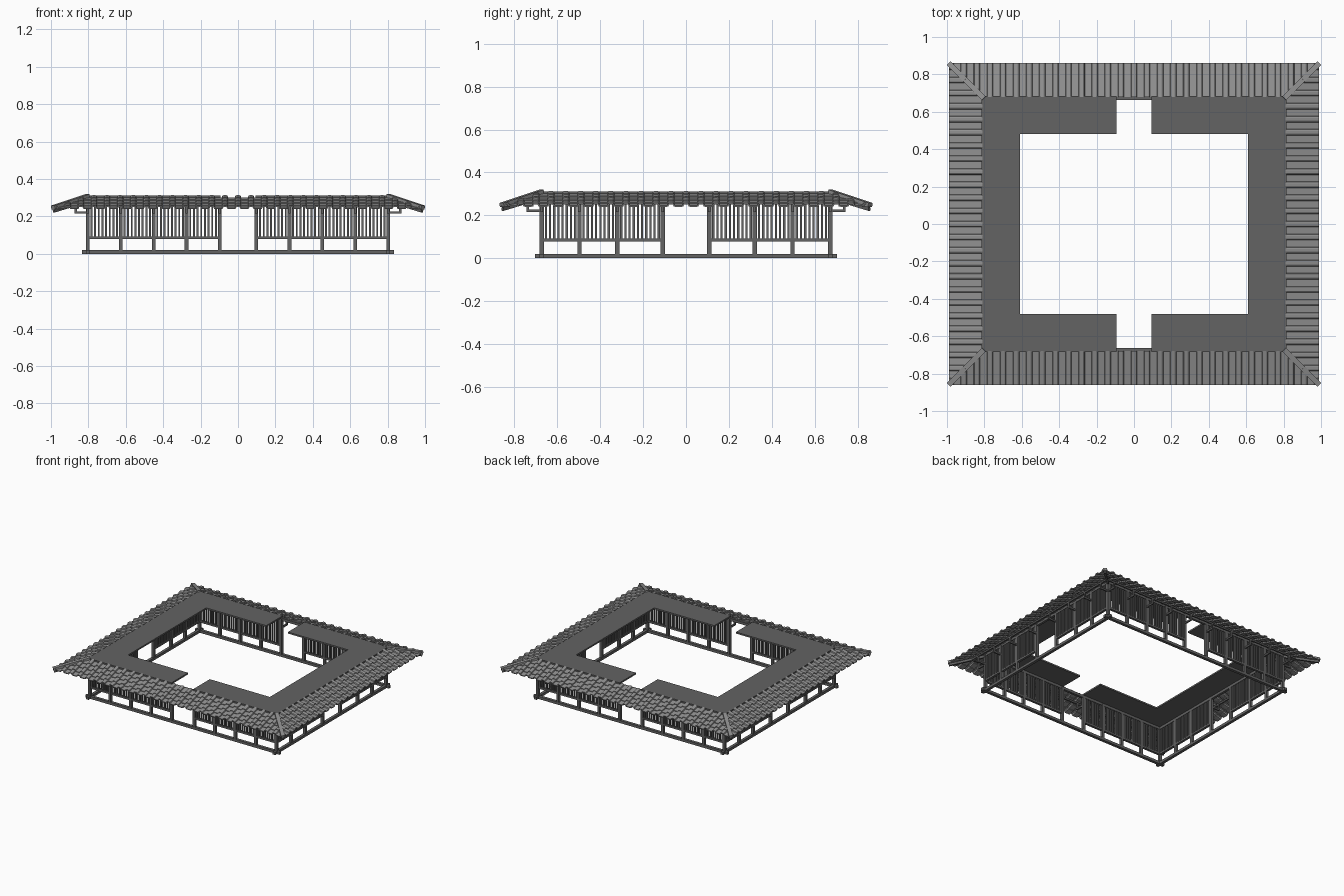
import bpy, bmesh, math
from mathutils import Matrix, Vector

cube = bpy.data.objects.get("Cube")
if cube:
    bpy.data.objects.remove(cube, do_unlink=True)


def material(name, grey):
    m = bpy.data.materials.new(name)
    m.use_nodes = True
    m.diffuse_color = (grey, grey, grey, 1)
    m.node_tree.nodes["Principled BSDF"].inputs["Base Color"].default_value = (grey, grey, grey, 1)
    return m


WOOD = material("dark grey wood", 0.125)
TILE = material("grey roof tile", 0.28)

WALL_X, WALL_Y = 0.803, 0.673     # wall centre lines
HIP = 0.13                        # x minus y along the hip lines
BAY = 0.176


def finish(bm, name, mat, matrix=None):
    if matrix:
        bm.transform(matrix)
    mesh = bpy.data.meshes.new(name)
    bm.to_mesh(mesh)
    bm.free()
    mesh.materials.append(mat)
    ob = bpy.data.objects.new(name, mesh)
    bpy.context.collection.objects.link(ob)
    return ob


def box(bm, x0, x1, y0, y1, z0, z1):
    m = Matrix.Translation(((x0 + x1) / 2, (y0 + y1) / 2, (z0 + z1) / 2))
    bmesh.ops.create_cube(bm, size=1, matrix=m @ Matrix.Diagonal((x1 - x0, y1 - y0, z1 - z0, 1)))


def post(bm, u, d, w, z0, z1):
    box(bm, u - w / 2, u + w / 2, d - w / 2, d + w / 2, z0, z1)


def roof_height(t):
    return 0.303 - 0.062 * t


def wall(name, turn, half, d, gate):
    """One fence wall facing +y before turning, with an opening in the middle."""
    frame, slats, arms = bmesh.new(), bmesh.new(), bmesh.new()
    # sill and top plate
    box(frame, -half - 0.032, half + 0.032, d - 0.011, d + 0.011, 0, 0.02)
    box(frame, -half - 0.01, half + 0.01, d - 0.009, d + 0.009, 0.28, 0.3)
    for s in (-1, 1):
        ends = [half - i * BAY for i in range(int((half - gate) / BAY + 0.5))] + [gate]
        for u in ends:
            post(frame, s * u, d, 0.02, 0.01, 0.295)
            # outrigger with upright tip
            box(arms, s * u - 0.006, s * u + 0.006, d, d + 0.07, 0.215, 0.227)
            post(arms, s * u, d + 0.065, 0.012, 0.215, 0.268)
        lo, hi = sorted((s * gate, s * half))
        box(frame, lo, hi, d - 0.009, d + 0.009, 0.079, 0.093)
        for a, b in zip(ends, ends[1:]):
            n = max(1, round((a - b) / 0.0196))
            for k in range(1, n):
                u = s * (b + (a - b) * k / n)
                box(slats, u - 0.005, u + 0.005, d - 0.005, d + 0.005, 0.09, 0.285)
    # purlin carried by the outriggers
    box(arms, -half - 0.06, half + 0.06, d + 0.059, d + 0.071, 0.258, 0.27)
    for bm, part in ((frame, "frame"), (slats, "slats"), (arms, "brackets")):
        finish(bm, f"{name}_wall_{part}", WOOD, turn)


def roof(name, turn, d, hip):
    """Stepped rows of ribbed tiles, trimmed along the hips."""
    bm = bmesh.new()
    pitch, rows, run = 0.07, 4, 0.18
    profile = [(-0.5, 0), (-0.24, 0), (-0.2, 0.008), (-0.1, 0.012),
               (0.1, 0.012), (0.2, 0.008), (0.24, 0)]
    section = [((k + a) * pitch, h) for k in range(-15, 16) for a, h in profile]
    for r in range(rows):
        line = []
        for u, h in section:
            pair = []
            for t, lift in ((r / rows, -0.001), ((r + 1.12 if r < rows - 1 else rows) / rows, 0.005)):
                pair.append(bm.verts.new((u, d + run * t, roof_height(t) + h + lift)))
            line.append(pair)
        for p, q in zip(line, line[1:]):
            bm.faces.new((p[0], q[0], q[1], p[1]))
    for s in (-1, 1):
        bmesh.ops.bisect_plane(bm, geom=bm.verts[:] + bm.edges[:] + bm.faces[:],
                               plane_co=(s * hip, 0, 0), plane_no=(s, -1, 0), clear_outer=True)
    bmesh.ops.recalc_face_normals(bm, faces=bm.faces)
    if sum(f.normal.z for f in bm.faces) < 0:
        bmesh.ops.reverse_faces(bm, faces=bm.faces)
    ob = finish(bm, f"{name}_roof_tiles", TILE, turn)
    mod = ob.modifiers.new("thickness", 'SOLIDIFY')
    mod.thickness = 0.007
    mod.offset = -1


# four sides
for i, name in enumerate(("back", "left", "front", "right")):
    turn = Matrix.Rotation(-i * math.pi / 2, 4, 'Z')
    if i % 2 == 0:
        wall(name, turn, WALL_X, WALL_Y, 0.098)
        roof(name, turn, 0.68, HIP)
    else:
        wall(name, turn, WALL_Y, WALL_X, 0.108)
        roof(name, turn, 0.81, -HIP)

# flat ceiling ring, open at the front and back entrances
bm = bmesh.new()
for s in (-1, 1):
    x0, x1 = sorted((s * 0.61, s * 0.815))
    box(bm, x0, x1, -0.685, 0.685, 0.3, 0.312)
    for e in (-1, 1):
        x0, x1 = sorted((s * 0.093, s * 0.61))
        y0, y1 = sorted((e * 0.48, e * 0.685))
        box(bm, x0, x1, y0, y1, 0.3, 0.312)
finish(bm, "ceiling_slab", WOOD)


def beam(bm, a, b, w, h):
    """Square beam running between two points."""
    a, b = Vector(a), Vector(b)
    rot = (b - a).to_track_quat('X', 'Z').to_matrix().to_4x4()
    bmesh.ops.create_cube(bm, size=1, matrix=Matrix.Translation((a + b) / 2) @ rot
                          @ Matrix.Diagonal(((b - a).length, w, h, 1)))


# hip ridges on top of the corners and hip rafters beneath them
caps, rafters = bmesh.new(), bmesh.new()
for sx in (-1, 1):
    for sy in (-1, 1):
        def at(d, z):
            return (sx * (d + HIP), sy * d, z)
        beam(caps, at(0.672, 0.31), at(0.859, 0.248), 0.028, 0.02)
        beam(rafters, at(WALL_Y, 0.284), at(0.855, 0.229), 0.014, 0.016)
finish(caps, "hip_ridges", TILE)
finish(rafters, "hip_rafters", WOOD)
